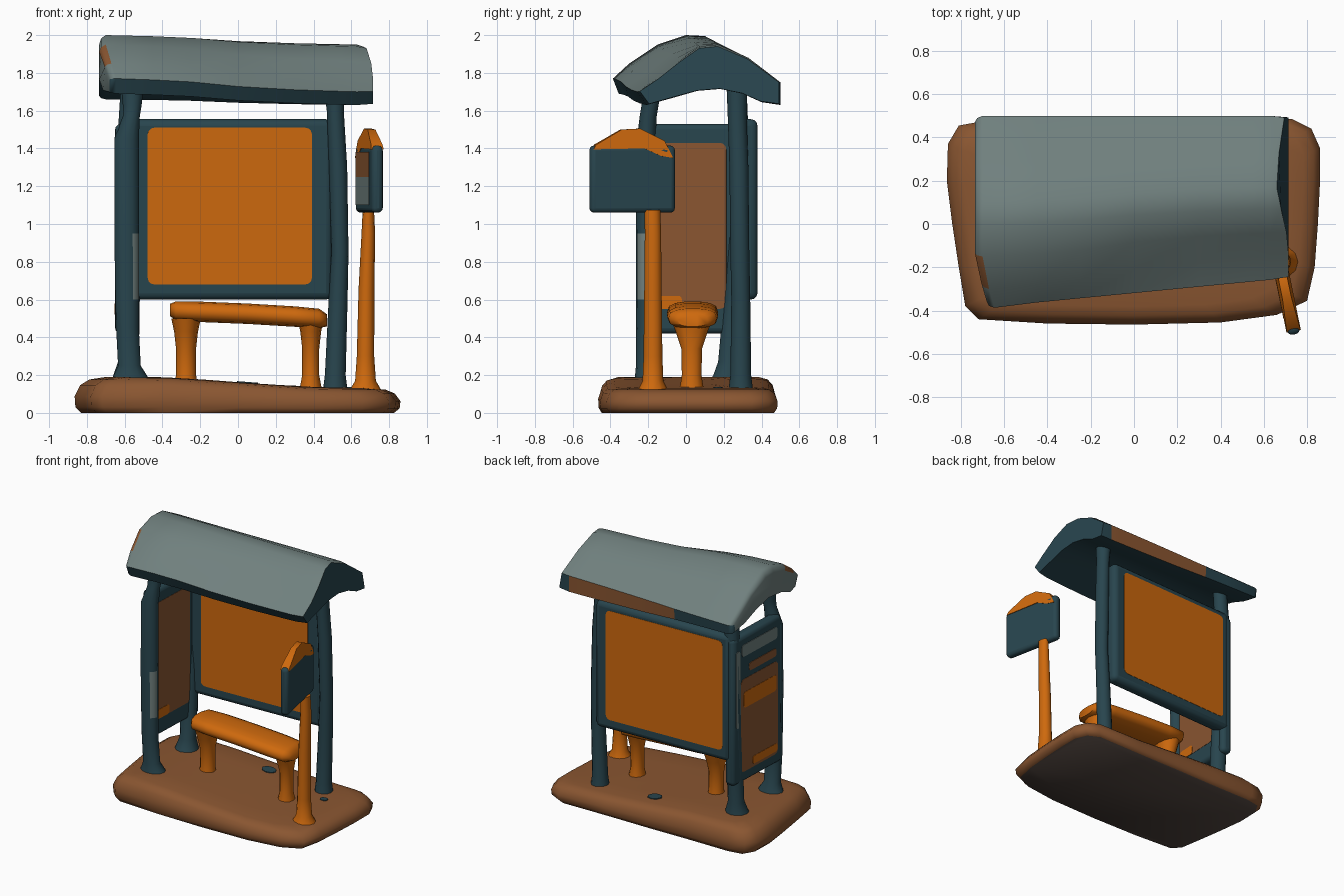
import bpy, bmesh, math
from mathutils import Vector, Matrix

if "Cube" in bpy.data.objects:
    bpy.data.objects.remove(bpy.data.objects["Cube"])


def mat(name, r, g, b):
    m = bpy.data.materials.new(name)
    lin = [((c / 255 + 0.055) / 1.055) ** 2.4 for c in (r, g, b)]
    m.diffuse_color = (*lin, 1)
    m.use_nodes = True
    m.node_tree.nodes["Principled BSDF"].inputs["Base Color"].default_value = m.diffuse_color
    return m


TEAL = mat("dark teal", 40, 69, 78)
GREY = mat("roof grey", 112, 128, 126)
ORANGE = mat("orange", 206, 105, 13)
BROWN = mat("brown", 138, 86, 49)
DARK = mat("underside dark", 82, 70, 64)


def finish(name, bm, mats, angle=40, bevel=0):
    bmesh.ops.recalc_face_normals(bm, faces=bm.faces)
    me = bpy.data.meshes.new(name)
    bm.to_mesh(me)
    bm.free()
    ob = bpy.data.objects.new(name, me)
    bpy.context.collection.objects.link(ob)
    for m in mats:
        me.materials.append(m)
    if bevel:
        mod = ob.modifiers.new("round", 'BEVEL')
        mod.width, mod.segments = bevel, 3
    bpy.ops.object.select_all(action='DESELECT')
    ob.select_set(True)
    bpy.context.view_layer.objects.active = ob
    bpy.ops.object.shade_smooth_by_angle(angle=math.radians(angle))
    return ob


def loft(name, rings, mats, rule=None, angle=40):
    """Skin closed rings; rule(ring, side) gives the material, side -1 is a cap."""
    bm = bmesh.new()
    vs = [[bm.verts.new(p) for p in r] for r in rings]
    n = len(vs[0])
    for i in range(len(vs) - 1):
        for j in range(n):
            k = (j + 1) % n
            f = bm.faces.new((vs[i][j], vs[i][k], vs[i + 1][k], vs[i + 1][j]))
            f.material_index = rule(i, j) if rule else 0
    for i in (0, len(vs) - 1):
        f = bm.faces.new(vs[i])
        f.material_index = rule(i, -1) if rule else 0
    return finish(name, bm, mats, angle)


def post(name, pts, mats, rule=None, n=12):
    """Upright tube through (x, y, z, radius x, radius y)."""
    rings = [[(x + rx * math.cos(2 * math.pi * k / n), y + ry * math.sin(2 * math.pi * k / n), z)
              for k in range(n)] for x, y, z, rx, ry in pts]
    return loft(name, rings, mats, rule, 60)


def box(name, frame, lo, hi, m, bevel=0):
    """Box between two local corners, placed by the frame matrix."""
    lo, hi = Vector(lo), Vector(hi)
    bm = bmesh.new()
    bmesh.ops.create_cube(bm, size=1)
    for v in bm.verts:
        v.co = frame @ Vector((lo[i] + (v.co[i] + 0.5) * (hi[i] - lo[i]) for i in range(3)))
    return finish(name, bm, [m], 40, bevel)


def plate(name, frame, u0, u1, z0, z1, y, m, r=.035):
    """Thin round-cornered plate standing at local depth y."""
    pts = []
    for q, (u, z) in enumerate(((u1 - r, z1 - r), (u0 + r, z1 - r), (u0 + r, z0 + r), (u1 - r, z0 + r))):
        for s in range(4):
            a = math.pi / 2 * (q + s / 3)
            pts.append((u + r * math.cos(a), z + r * math.sin(a)))
    return loft(name, [[frame @ Vector((u, y + d, z)) for u, z in pts] for d in (-.004, .004)], [m], angle=30)


def frame_at(x, y, dx, dy):
    return Matrix.Translation((x, y, 0)) @ Matrix.Rotation(math.atan2(dy, dx), 4, 'Z')


# Base slab: rounded outline, top falling gently to the right
outline = [(-.72, -.44), (-.4, -.46), (0, -.465), (.4, -.455), (.66, -.42), (.80, -.355), (.835, -.2),
           (.85, 0), (.86, .2), (.86, .35), (.82, .44), (.73, .485), (.35, .48), (0, .48), (-.35, .475),
           (-.7, .475), (-.81, .455), (-.86, .37), (-.865, .2), (-.84, 0), (-.81, -.2), (-.78, -.38)]


def base_z(x):
    return .164 - .028 * math.sin(max(-.6, min(.6, x)) / .6 * math.pi / 2)


rings = [[(x * s, y * s, 0.0 if t == 0 else .01 + t * (base_z(x * s) - .02)) for x, y in outline]
         for s, t in ((.96, 0), (.995, .12), (1, .45), (.965, .8), (.91, .97), (.82, 1.04), (.5, 1.06), (.2, 1.06), (.02, 1.06))]
loft("base", rings, [BROWN, DARK], lambda i, j: 1 if (i == 0 and j == -1) else 0, 60)
# Small worn patches lying on the base
for name, x, y, r in (("worn_patch_back", .05, .3, .055), ("worn_patch_side", .6, .17, .03)):
    top = [(x + r * math.cos(a), y + r * .8 * math.sin(a)) for a in (math.pi * k / 4 for k in range(8))]
    loft(name, [[(px, py, .013 + d + 1.06 * (base_z(px) - .02)) for px, py in top] for d in (-.006, .002)], [TEAL])

# Roof: arched section blended from the left end to the right end
left = [(-.39, 1.77), (-.3, 1.85), (-.15, 1.95), (.0, 2.0), (.1, 1.995), (.28, 1.9), (.5, 1.73),
        (.49, 1.66), (.36, 1.69), (.22, 1.75), (.06, 1.79), (-.1, 1.77), (-.25, 1.7), (-.36, 1.69)]
right = [(-.25, 1.70), (-.15, 1.77), (-.04, 1.86), (.07, 1.94), (.17, 1.95), (.33, 1.88), (.5, 1.75),
         (.5, 1.63), (.4, 1.645), (.3, 1.69), (.18, 1.715), (.06, 1.705), (-.08, 1.665), (-.2, 1.63)]
rings = []
for x, t, s in ((-.735, 0, .8), (-.725, 0, .93), (-.70, .0, 1), (-.45, .1, 1), (-.25, .25, 1), (0, .6, 1),
                (.3, .85, 1), (.55, .97, 1), (.63, 1, 1), (.715, 1, .95)):
    ring = []
    for j, (a, b) in enumerate(zip(left, right)):
        y, z = a[0] + (b[0] - a[0]) * t, a[1] + (b[1] - a[1]) * t
        if j in (0, 13):  # front eave runs straight
            y = a[0] + (b[0] - a[0]) * (x + .73) / 1.44
        if x > .7 and 1 <= j < 7:  # right end leans inward at the ridge
            x_shift = -(0, .01, .035, .055, .045, .02)[j - 1]
        else:  # left front corner is clipped
            x_shift = {0: .055, 13: .055, 1: .03, 12: .02}.get(j, 0) if x < -.69 else 0
        ring.append((x + x_shift, .06 + (y - .06) * (s + 2) / 3, 1.75 + (z - 1.75) * s))
    rings.append(ring)


def roof_rule(i, j):
    if j == -1:
        return 0 if i == 0 else 1
    if j < 6:
        return 2 if i < 2 and j == 1 else 0
    if j == 6:
        return 2 if 4 <= i <= 7 else 1
    return 1


loft("roof", rings, [GREY, TEAL, BROWN], roof_rule, 45)

# Three roof posts with flared feet
post("front_left_post", [(-.57, -.2, .17, .10, .075), (-.57, -.2, .195, .09, .07), (-.575, -.21, .25, .06, .055),
                         (-.585, -.215, .45, .06, .05), (-.587, -.215, .6, .062, .05), (-.59, -.215, .95, .065, .05),
                         (-.59, -.21, 1.45, .065, .05), (-.565, -.2, 1.57, .045, .045),
                         (-.56, -.19, 1.63, .05, .045), (-.56, -.18, 1.78, .065, .06)],
     [TEAL, GREY], lambda i, j: 1 if i == 4 and j in (10, 11) else 0)
post("back_left_post", [(-.58, .21, .16, .09, .09), (-.58, .22, .2, .08, .075), (-.58, .23, .27, .055, .06),
                        (-.58, .25, .6, .06, .05), (-.585, .275, 1.0, .055, .05), (-.58, .28, 1.5, .055, .05),
                        (-.57, .27, 1.74, .05, .05)], [TEAL])
post("back_right_post", [(.515, .29, .12, .065, .065), (.515, .29, .2, .055, .055), (.53, .29, .6, .05, .05),
                         (.54, .285, .85, .045, .05), (.53, .28, 1.3, .048, .05),
                         (.515, .27, 1.6, .045, .05), (.51, .27, 1.72, .055, .055)], [TEAL])

# Back wall: teal slab with an orange sheet on each face
back = frame_at(-.6, .285, 1.1, .045)
box("back_wall", back, (0, -.05, .6), (1.10, .05, 1.555), TEAL, .035)
plate("back_wall_front_sheet", back, .12, .99, .68, 1.51, -.048, ORANGE)
plate("back_wall_rear_sheet", back, .06, 1.01, .68, 1.505, .048, ORANGE)

# Left side wall: teal slab, brown sheets, painted bands on both faces
side = frame_at(-.61, -.22, .02, .54)
box("side_wall", side, (0, -.042, .42), (.55, .042, 1.53), TEAL, .03)
plate("side_wall_inner_sheet", side, .03, .435, .55, 1.43, -.04, BROWN)
plate("side_wall_outer_sheet", side, .05, .47, .5, 1.2, .04, BROWN)
for name, u0, u1, z0, z1, y, m in (("middle_band", .07, .44, .98, 1.1, .042, ORANGE),
                                   ("upper_band", .07, .38, 1.24, 1.3, .042, BROWN),
                                   ("lower_band", .06, .34, .52, .58, .042, ORANGE),
                                   ("top_band", .06, .46, 1.37, 1.46, .042, GREY),
                                   ("edge_streak", .48, .525, .85, 1.43, .041, GREY),
                                   ("inner_band", .06, .2, .55, .62, -.042, ORANGE)):
    plate("side_" + name, side, u0, u1, z0, z1, y, m, .02)

# Bench: rounded seat lofted along x, with two flared legs
rings = []
for x, z, s in ((-.36, .545, .6), (-.33, .54, .92), (-.2, .535, 1), (.05, .525, 1), (.3, .51, 1), (.43, .5, .95), (.47, .49, .6)):
    rings.append([(x, .035 + .135 * s * math.copysign(abs(math.cos(a)) ** .8, math.cos(a)),
                   z + .055 * s * math.copysign(abs(math.sin(a)) ** .7, math.sin(a)))
                  for a in (2 * math.pi * k / 14 for k in range(14))])
loft("bench_seat", rings, [ORANGE], angle=60)
for name, x, w in (("bench_left_leg", -.275, .053), ("bench_right_leg", .385, .045)):
    post(name, [(x, .03, .12, w + .015, .065), (x, .03, .2, w, .052), (x, .03, .34, w, .055),
                (x, .03, .43, w + .01, .085), (x, .03, .5, w + .025, .11)], [ORANGE])

# Sign: tapering pole, slanted board, peaked cap and side plates
post("sign_pole", [(.675, -.175, .11, .09, .085), (.675, -.175, .17, .055, .055), (.675, -.175, .3, .046, .05),
                   (.68, -.175, .65, .042, .046), (.69, -.175, .95, .036, .043), (.69, -.178, 1.075, .03, .042)], [ORANGE])
sign = frame_at(.695, -.285, .2, -.98)
box("sign_board", sign, (-.23, -.031, 1.06), (.23, .031, 1.415), TEAL, .025)
cap = [(.215, 1.395), (.2, 1.42), (.06, 1.5), (-.04, 1.505), (-.17, 1.44), (-.215, 1.35), (-.15, 1.36), (-.06, 1.40)]
loft("sign_cap", [[sign @ Vector((u, y * min(1.6, 1.9 - (z - 1.35) * 6), z)) for u, z in cap] for y in (-.021, .021)],
     [ORANGE], angle=30)
box("sign_upper_plate", sign, (-.19, -.035, 1.25), (.15, -.028, 1.38), BROWN)
box("sign_lower_plate", sign, (-.19, -.035, 1.1), (.15, -.028, 1.25), GREY)
